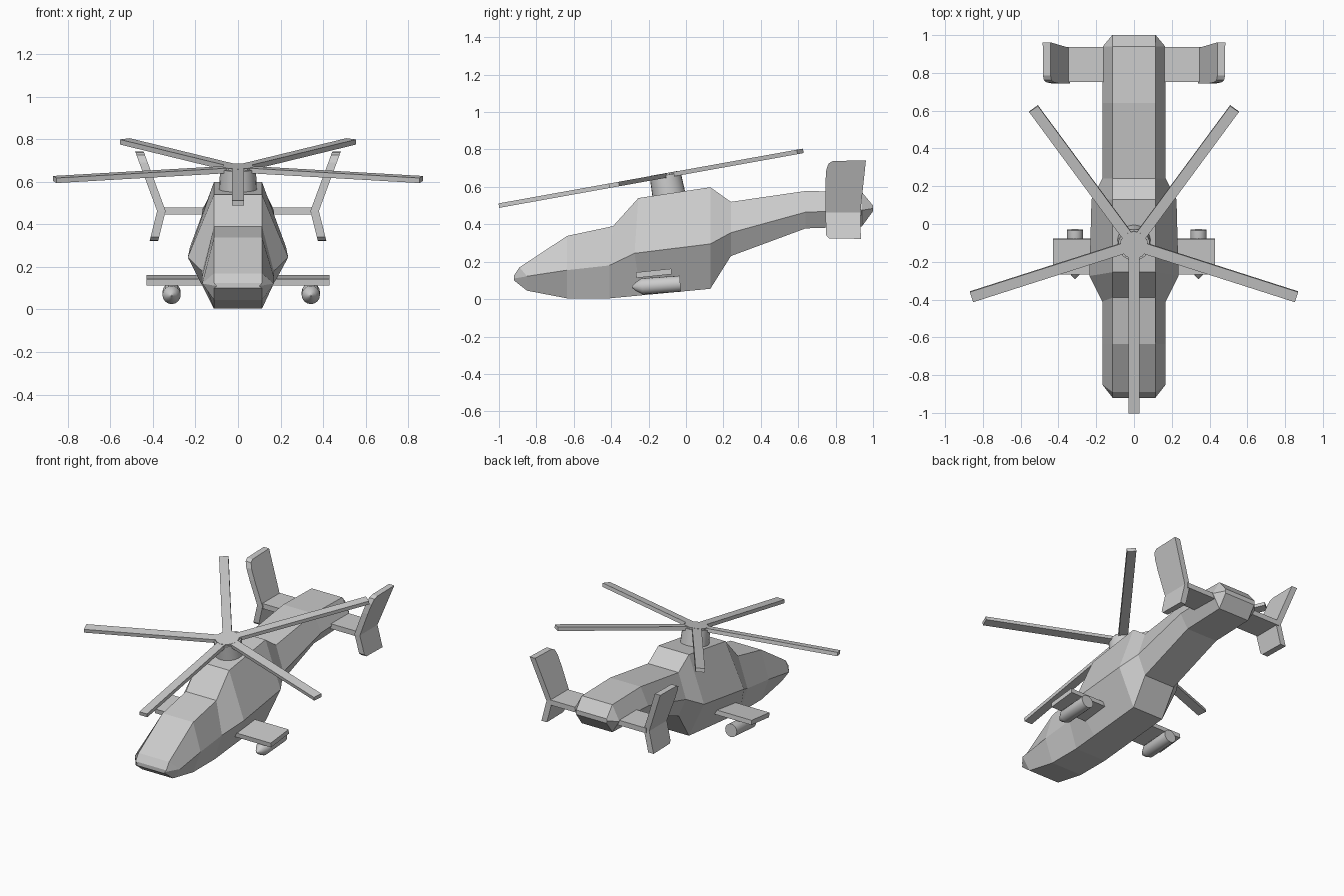
import bpy, bmesh, math
from mathutils import Matrix, Vector

if "Cube" in bpy.data.objects:
    bpy.data.objects.remove(bpy.data.objects["Cube"])


def make(name, bm, mirror=False):
    bmesh.ops.recalc_face_normals(bm, faces=bm.faces)
    me = bpy.data.meshes.new(name)
    bm.to_mesh(me)
    bm.free()
    ob = bpy.data.objects.new(name, me)
    bpy.context.collection.objects.link(ob)
    if mirror:
        ob.modifiers.new("mirror", 'MIRROR')
    return ob


def loft(bm, rings):
    """Skin closed rings of equal length and cap both ends."""
    vs = [[bm.verts.new(p) for p in r] for r in rings]
    n = len(vs[0])
    for a, b in zip(vs, vs[1:]):
        for i in range(n):
            j = (i + 1) % n
            bm.faces.new((a[i], a[j], b[j], b[i]))
    bm.faces.new(vs[0])
    bm.faces.new(vs[-1])


def box(bm, size, matrix):
    bmesh.ops.create_cube(bm, size=1, matrix=matrix @ Matrix.Diagonal((*size, 1)))


def smooth(ob):
    bpy.ops.object.select_all(action='DESELECT')
    ob.select_set(True)
    bpy.context.view_layer.objects.active = ob
    bpy.ops.object.shade_smooth_by_angle(angle=math.radians(35))


# fuselage: six-sided sections given by roof, chine and belly rails
roof = [(-.92, .125), (-.89, .17), (-.635, .338), (-.39, .39), (-.255, .54),
        (.13, .598), (.24, .52), (.64, .578), (.94, .572), (1, .50)]
chine = [(-.92, .11, .10), (-.85, .122, .168), (-.635, .155, .168), (-.41, .18, .168),
         (-.275, .245, .236), (.13, .295, .225), (.24, .355, .168),
         (.64, .465, .168), (.94, .475, .165), (1, .485, .115)]
belly = [(-.92, .10), (-.85, .045), (-.635, .004), (-.41, .004), (-.24, .02),
         (.13, .055), (.24, .23), (.64, .378), (.94, .388), (1, .47)]
w = .113
bm = bmesh.new()
loft(bm, [[(-w, ry, rz), (w, ry, rz), (cw, cy, cz), (w, by, bz), (-w, by, bz), (-cw, cy, cz)]
          for (ry, rz), (cy, cz, cw), (by, bz) in zip(roof, chine, belly)])
make("fuselage", bm)

# rotor, tilted forward
tilt = Matrix.Translation((0, -.11, .66)) @ Matrix.Rotation(math.radians(10.2), 4, 'X')
bm = bmesh.new()
bmesh.ops.create_cone(bm, cap_ends=True, segments=24, radius1=.09, radius2=.084,
                      depth=.14, matrix=tilt @ Matrix.Translation((0, 0, -.067)))
smooth(make("rotor_hub", bm))
bm = bmesh.new()
bmesh.ops.create_cone(bm, cap_ends=True, segments=10, radius1=.075, radius2=.075,
                      depth=.026, matrix=tilt)
make("rotor_cap", bm)
for i in range(5):
    bm = bmesh.new()
    turn = Matrix.Rotation(math.radians(-90 + 72 * i), 4, 'Z')
    box(bm, (.885, .057, .024), tilt @ turn @ Matrix.Translation((.4625, 0, 0)))
    make(f"rotor_blade_{i + 1}", bm)

# stub wing through the body
bm = bmesh.new()
box(bm, (.86, .19, .03),
    Matrix.Translation((0, -.172, .138)) @ Matrix.Rotation(math.radians(6), 4, 'X'))
make("stub_wing", bm)

# rockets under the wing
for side, x in (("left", -.312), ("right", .342)):
    bm = bmesh.new()
    aim = Matrix.Translation((x, -.235, .068)) @ Matrix.Rotation(math.radians(4), 4, 'X')
    loft(bm, [[aim @ Vector((r * math.cos(k * math.tau / 16), y, r * math.sin(k * math.tau / 16)))
               for k in range(16)]
              for y, r in ((-.055, .003), (-.035, .022), (0, .043), (.205, .043))])
    smooth(make("rocket_" + side, bm))

# tailplane
bm = bmesh.new()
box(bm, (.72, .185, .034), Matrix.Translation((0, .845, .463)))
make("tailplane", bm)

# tail fins: side outline extruded sideways, leaning outward from the joint
upper = [(.745, .463), (.745, .62), (.75, .69), (.762, .725), (.785, .738), (.962, .742), (.932, .463)]
lower = [(.745, .463), (.932, .463), (.935, .322), (.765, .325), (.75, .34)]
for name, outline, lean in (("upper_fin", upper, .37), ("lower_fin", lower, .25)):
    bm = bmesh.new()
    loft(bm, [[(.36 + abs(z - .463) * lean + dx, y, z) for y, z in outline]
              for dx in (-.02, .02)])
    make(name, bm, mirror=True)
